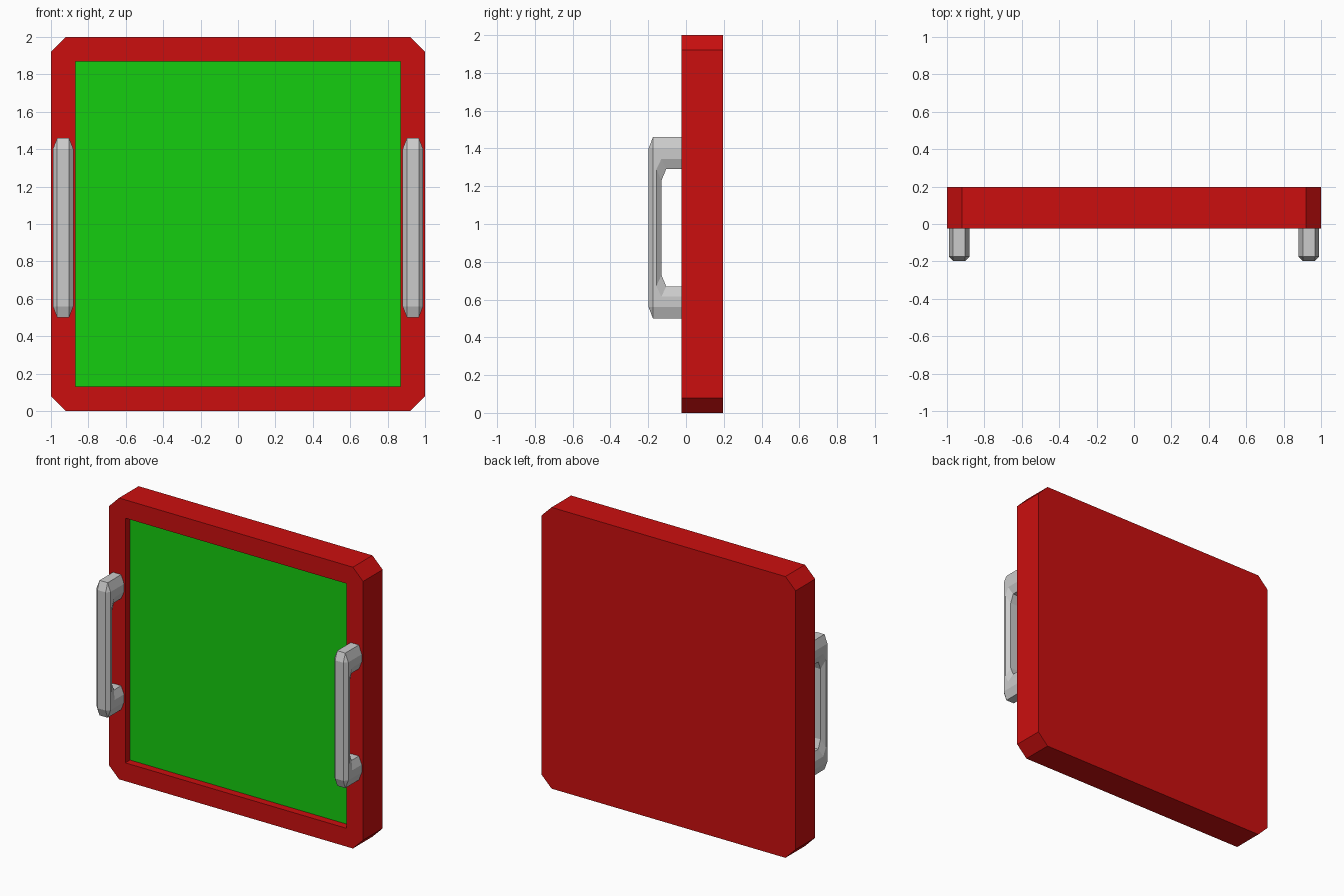
import bpy, bmesh

if "Cube" in bpy.data.objects:
    bpy.data.objects.remove(bpy.data.objects["Cube"])

RED = (0.6, 0.0046, 0.0046, 1)
GREEN = (0.0075, 0.61, 0.0052, 1)


def finish(name, bm, color=None):
    bmesh.ops.remove_doubles(bm, verts=bm.verts, dist=1e-5)
    bmesh.ops.recalc_face_normals(bm, faces=bm.faces)
    mesh = bpy.data.meshes.new(name)
    bm.to_mesh(mesh)
    bm.free()
    obj = bpy.data.objects.new(name, mesh)
    bpy.context.collection.objects.link(obj)
    if color:
        mat = bpy.data.materials.new(name + "_colour")
        mat.diffuse_color = color
        mat.use_nodes = True
        mat.node_tree.nodes["Principled BSDF"].inputs["Base Color"].default_value = mat.diffuse_color
        mesh.materials.append(mat)
    return obj


def ring(bm, pts, y):
    return [bm.verts.new((x, y, z)) for x, z in pts]


def wall(bm, a, b):
    n = len(a)
    for i in range(n):
        j = (i + 1) % n
        bm.faces.new((a[i], a[j], b[j], b[i]))


# Frame: octagonal slab with a square recess in the front
FRONT, BACK, FLOOR, CUT, IN = -0.023, 0.197, 0.03, 0.08, 0.87
c = 1 - CUT
octagon = [(c, 0), (1, CUT), (1, 1 + c), (c, 2), (-c, 2), (-1, 1 + c), (-1, CUT), (-c, 0)]
square = [(IN, 1 - IN), (IN, 1 + IN), (-IN, 1 + IN), (-IN, 1 - IN)]

bm = bmesh.new()
front, back = ring(bm, octagon, FRONT), ring(bm, octagon, BACK)
lip, floor = ring(bm, square, FRONT), ring(bm, square, FLOOR)
wall(bm, front, back)
wall(bm, lip, floor)
bm.faces.new(back)
for k in range(4):
    a, b, d = (front[(2 * k + i) % 8] for i in range(3))
    bm.faces.new((a, b, lip[k]))
    bm.faces.new((b, d, lip[(k + 1) % 4], lip[k]))
finish("frame", bm, RED)

# Panel: flat surface filling the recess
bm = bmesh.new()
bm.faces.new(ring(bm, square, FLOOR))
obj = finish("panel", bm, GREEN)
if obj.data.polygons[0].normal.y > 0:
    obj.data.flip_normals()

# Handle: bevelled U bar, built from (y, z) lines running along its length
MID, CX, FLAT, SIDE, ROOT = 0.98, 0.935, 0.032, 0.055, -0.015
outer_flat = [(ROOT, 1.46), (-0.175, 1.46), (-0.198, 1.40)]
outer_side = [(ROOT, 1.40), (-0.175, 1.40), (-0.175, 1.40)]
inner_side = [(ROOT, 1.345), (-0.13, 1.345), (-0.157, 1.29)]
inner_flat = [(ROOT, 1.29), (-0.105, 1.29), (-0.13, 1.23)]
section = [(outer_flat, FLAT), (outer_side, SIDE), (inner_side, SIDE), (inner_flat, FLAT),
           (inner_flat, -FLAT), (inner_side, -SIDE), (outer_side, -SIDE), (outer_flat, -FLAT)]

bm = bmesh.new()
rings = []
for i in range(3):
    rings.append([bm.verts.new((CX + x, *line[i])) for line, x in section])
for i in (2, 1, 0):
    rings.append([bm.verts.new((CX + x, line[i][0], 2 * MID - line[i][1])) for line, x in section])
for a, b in zip(rings, rings[1:]):
    wall(bm, a, b)
bm.faces.new(rings[0])
bm.faces.new(rings[-1])
handles = finish("side_handles", bm)
mirror = handles.modifiers.new("mirror", "MIRROR")
mirror.use_axis = (True, False, False)
